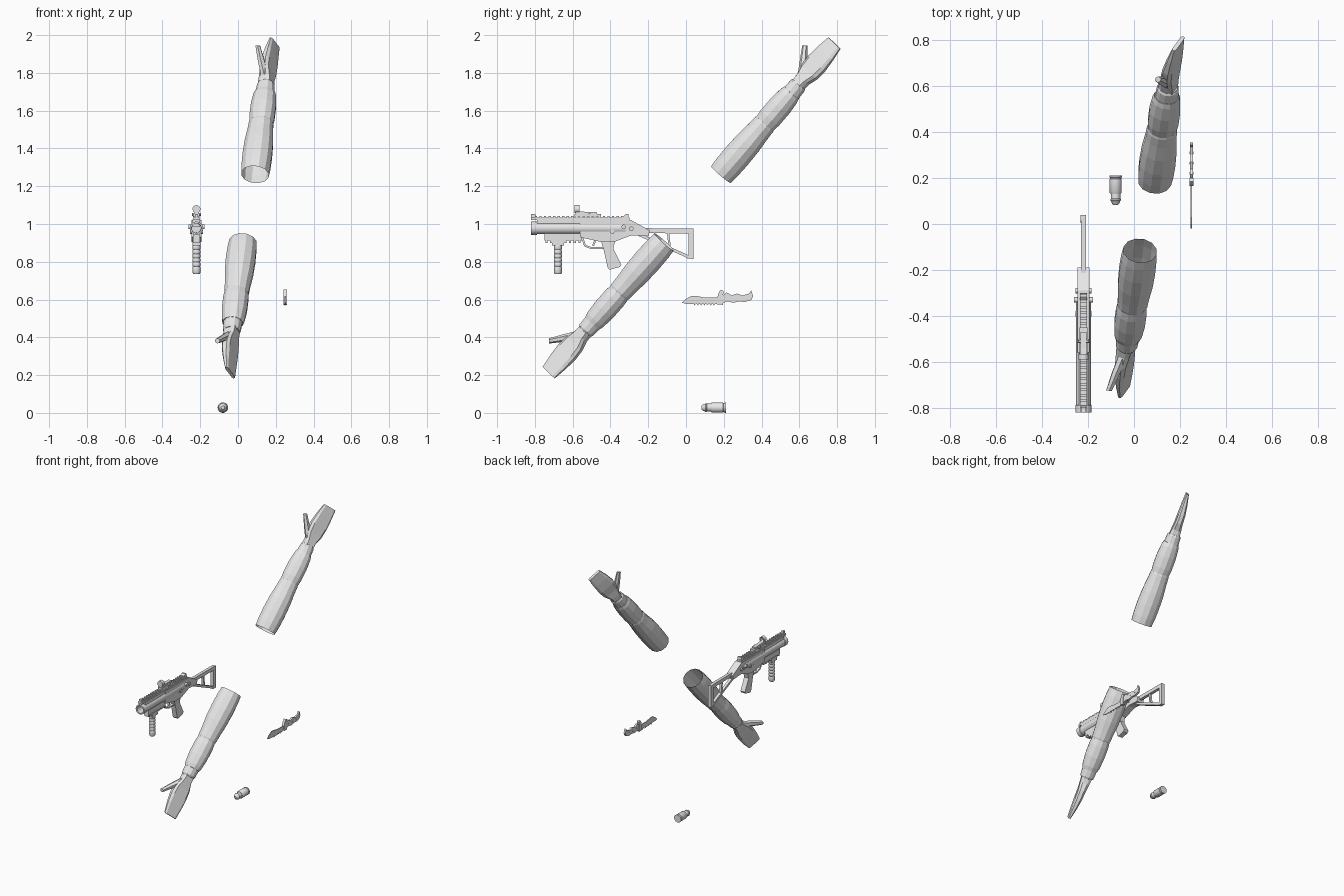
import bpy, bmesh, math
from mathutils import Vector

cube = bpy.data.objects.get("Cube")
if cube:
    bpy.data.objects.remove(cube)

grey = bpy.data.materials.new("light_grey")
grey.use_nodes = True
grey.diffuse_color = (0.8, 0.8, 0.8, 1)
grey.node_tree.nodes["Principled BSDF"].inputs["Base Color"].default_value = (0.8, 0.8, 0.8, 1)

GUN_X = -0.22
KNIFE_X = 0.25


def finish(name, bm, smooth=False):
    bmesh.ops.recalc_face_normals(bm, faces=bm.faces[:])
    mesh = bpy.data.meshes.new(name)
    bm.to_mesh(mesh)
    bm.free()
    mesh.materials.append(grey)
    obj = bpy.data.objects.new(name, mesh)
    bpy.context.collection.objects.link(obj)
    if smooth:
        bpy.ops.object.select_all(action='DESELECT')
        obj.select_set(True)
        bpy.context.view_layer.objects.active = obj
        bpy.ops.object.shade_smooth_by_angle(angle=math.radians(40))
    return obj


def loft(name, rings, cap_start=True, cap_end=True, smooth=False):
    """Skin a list of point rings."""
    bm = bmesh.new()
    loops = [[bm.verts.new(p) for p in ring] for ring in rings]
    n = len(loops[0])
    for a, b in zip(loops, loops[1:]):
        for i in range(n):
            j = (i + 1) % n
            bm.faces.new((a[i], a[j], b[j], b[i]))
    if cap_start:
        bm.faces.new(loops[0])
    if cap_end:
        bm.faces.new(loops[-1])
    return finish(name, bm, smooth)


def ring(center, u, v, ru, rv, sides):
    step = math.tau / sides
    return [center + u * (ru * math.cos((i + .5) * step)) + v * (rv * math.sin((i + .5) * step))
            for i in range(sides)]


def lathe(name, start, axis, profile, sides=16, smooth=True):
    """Turn (distance, radius) pairs about an axis."""
    axis = Vector(axis).normalized()
    u = axis.orthogonal().normalized()
    v = axis.cross(u)
    return loft(name, [ring(Vector(start) + axis * t, u, v, r, r, sides) for t, r in profile],
                smooth=smooth)


def plate(name, outline, width, x=GUN_X):
    """Side outline in (y, z), given thickness across x."""
    return loft(name, [[Vector((x + s * width / 2, y, z)) for y, z in outline] for s in (-1, 1)])


def box(name, y0, y1, z0, z1, width, x=GUN_X):
    return plate(name, [(y0, z0), (y1, z0), (y1, z1), (y0, z1)], width, x)


def bar(name, a, b, thick, width):
    a, b = Vector((0, *a)), Vector((0, *b))
    side = (b - a).normalized().cross(Vector((1, 0, 0))) * thick / 2
    return plate(name, [(p.y, p.z) for p in (a - side, b - side, b + side, a + side)], width)


def arm(prefix, base, axis):
    """Open sleeve, cuff, flat hand and thumb along an axis."""
    base = Vector(base)
    d = Vector(axis).normalized()
    n = Vector((0, -0.757, 0.653))
    n = (n - d * n.dot(d)).normalized()
    s = d.cross(n).normalized()
    if s.x < 0:
        s = -s
    sleeve = [(0, .074), (.05, .079), (.13, .081), (.22, .078), (.3, .07), (.35, .067),
              (.36, .064), (.4, .069), (.48, .069), (.55, .062), (.575, .055)]
    loft(prefix + "_sleeve", [ring(base + d * t, s, n, r, r * .95, 12) for t, r in sleeve],
         cap_start=False)
    cuff = [(.57, .047), (.575, .051), (.625, .048), (.635, .042)]
    loft(prefix + "_cuff", [ring(base + d * t, s, n, r, r, 12) for t, r in cuff])
    # palm and joined fingers, tilted about the arm axis
    w = n * .88 - s * .47
    k = s * .88 + n * .47
    palm = [(.62, .036, .036, 0), (.67, .04, .032, 0), (.72, .058, .026, .002),
            (.78, .063, .024, .004), (.85, .058, .018, .01), (.925, .048, .009, .018)]
    rings = []
    for t, half, thick, bend in palm:
        c = base + d * t + s * bend
        rings.append([c + w * half * a + k * thick * b for a, b in
                      ((-1, -.5), (-.75, -1), (.75, -1), (1, -.5), (1, .5), (.75, 1), (-.75, 1), (-1, .5))])
    loft(prefix + "_hand", rings)
    # thumb
    thumb = [(.68, .02, -.012, .022), (.74, .062, -.035, .02), (.805, .11, -.06, .014)]
    loft(prefix + "_thumb", [ring(base + d * t + n * a + s * b, s, (n - d).normalized(), r, r, 6)
                             for t, a, b, r in thumb])


arm("upper_arm", (.09, .185, 1.262), (.06, .423, .49))
arm("lower_arm", (.026, -.116, .905), (-.063, -.444, -.503))

# launcher barrel with a hollow muzzle
lathe("barrel", (GUN_X, -.82, .978), (0, 1, 0),
      [(.1, .024), (0, .026), (0, .035), (.03, .035), (.032, .032), (.5, .032)], 20)
box("barrel_shroud", -.79, -.3, .985, 1.025, .04)
box("top_rail", -.82, -.3, 1.02, 1.034, .032)
for i in range(21):
    box("top_rail_tooth", -.8 + i * .024, -.788 + i * .024, 1.032, 1.042, .032)
plate("front_sight", [(-.82, 1.03), (-.785, 1.03), (-.8, 1.052), (-.82, 1.052)], .016)
plate("rear_sight", [(-.36, 1.02), (-.3, 1.015), (-.305, 1.052), (-.318, 1.052)], .03)

# lower rail and fore grip
box("lower_rail", -.75, -.55, .912, .95, .036)
for i in range(8):
    box("lower_rail_tooth", -.745 + i * .025, -.733 + i * .025, .9, .913, .036)
box("grip_clamp", -.71, -.645, .885, .915, .044)
grip = [(0, .017), (.01, .022)]
for i in range(5):
    grip += [(.025 + i * .022, .022), (.031 + i * .022, .019), (.038 + i * .022, .021)]
lathe("fore_grip", (GUN_X, -.678, .895), (0, 0, -1), grip + [(.15, .022), (.16, .017)], 12)

# receiver, trigger group and pistol grip
plate("receiver", [(-.56, .93), (-.45, .905), (-.38, .905), (-.29, .94), (-.2, .935),
                   (-.19, .965), (-.29, 1.02), (-.56, 1.02)], .052)
guard = [(-.55, .93), (-.535, .885), (-.5, .872), (-.43, .872), (-.4, .91)]
for a, b in zip(guard, guard[1:]):
    bar("trigger_guard", a, b, .01, .02)
bar("trigger", (-.48, .915), (-.492, .885), .01, .01)
plate("pistol_grip", [(-.45, .91), (-.375, .91), (-.385, .87), (-.342, .785), (-.35, .772),
                      (-.405, .758), (-.415, .77), (-.435, .86)], .036)
for y, z, half in ((-.33, .985, .042), (-.39, .96, .034), (-.29, .975, .034)):
    lathe("side_pin", (GUN_X - half, y, z), (1, 0, 0), [(0, .012), (half * 2, .012)], 10)

# ring sight on its mount
box("sight_mount", -.59, -.45, 1.036, 1.052, .034)
plate("sight_body", [(-.585, 1.05), (-.47, 1.05), (-.47, 1.062), (-.54, 1.065), (-.585, 1.07)], .026)
lathe("sight_ring", (GUN_X, -.59, 1.079), (0, 1, 0),
      [(0, .015), (0, .021), (.025, .021), (.025, .015), (0, .015)], 14)
lathe("sight_knob", (GUN_X - .024, -.51, 1.05), (1, 0, 0), [(0, .009), (.048, .009)], 8)

# folding stock
bar("stock_top", (-.25, .965), (.035, .963), .026, .022)
bar("stock_strut", (-.25, .945), (.02, .823), .016, .02)
bar("stock_brace", (-.095, .955), (-.085, .865), .012, .018)
plate("butt_plate", [(.012, .835), (.005, .818), (.04, .815), (.04, .975), (.015, .975)], .024)

# knife
plate("knife_blade", [(-.02, .583), (.0, .577), (.17, .577), (.17, .61), (.1, .61), (.06, .618),
                      (.03, .62), (.0, .603)], .006, KNIFE_X)
for i in range(7):
    y = .04 + i * .017
    plate("knife_serration", [(y, .578), (y + .006, .568), (y + .012, .578)], .005, KNIFE_X)
plate("knife_guard", [(.165, .575), (.195, .572), (.195, .615), (.2, .645), (.185, .652),
                      (.175, .64), (.165, .61)], .018, KNIFE_X)
plate("knife_handle", [(.19, .58), (.22, .59), (.25, .583), (.28, .59), (.31, .587), (.345, .597),
                       (.355, .618), (.345, .65), (.335, .632), (.3, .622), (.27, .632),
                       (.24, .622), (.215, .638), (.19, .618)], .014, KNIFE_X)
for y in (.22, .265, .31):
    lathe("knife_rivet", (KNIFE_X - .009, y, .607), (1, 0, 0), [(0, .006), (.018, .006)], 8)

# grenade round
lathe("round_case", (-.08, .212, .028), (0, -1, 0),
      [(0, .028), (.008, .028), (.009, .025), (.014, .025), (.016, .027), (.075, .027), (.08, .023)], 16)
lathe("round_nose", (-.08, .135, .028), (0, -1, 0),
      [(0, .021), (.025, .021), (.027, .023), (.033, .023), (.035, .02), (.045, .017), (.053, .009)], 16)
